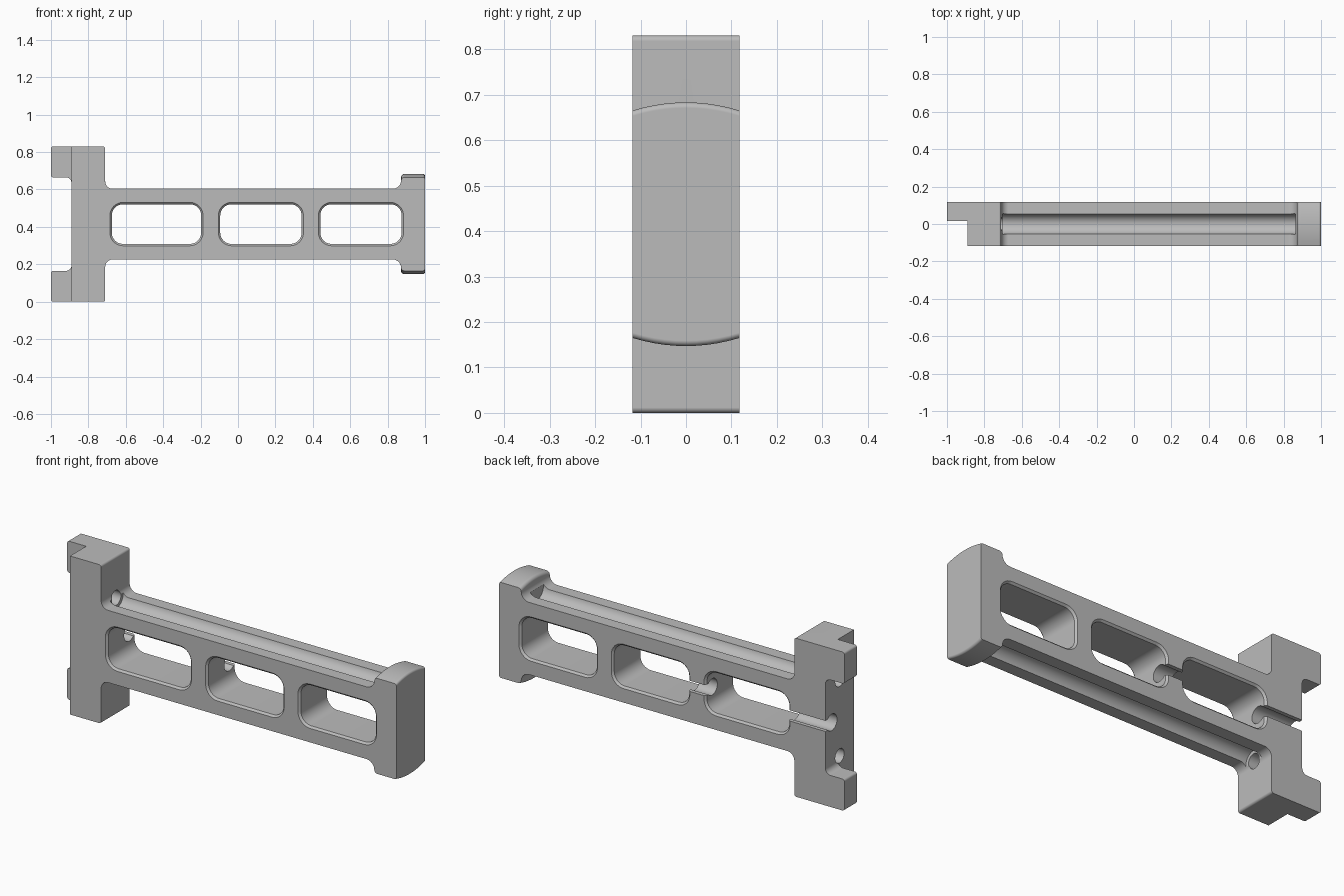
import bpy, bmesh, math
from mathutils import Vector

if "Cube" in bpy.data.objects:
    bpy.data.objects.remove(bpy.data.objects["Cube"], do_unlink=True)

MID = 0.415      # height of the long axis
HALF = 0.118     # half thickness in y

grey = bpy.data.materials.new("plain_grey")
grey.use_nodes = True
grey.diffuse_color = (0.5, 0.5, 0.5, 1)
grey.node_tree.nodes["Principled BSDF"].inputs["Base Color"].default_value = (0.5, 0.5, 0.5, 1)


def rounded(corners, steps=8):
    """Round every right-angled corner (x, h, radius) of a closed outline."""
    out = []
    for i, (x, h, r) in enumerate(corners):
        p = Vector((x, h))
        a = (Vector(corners[i - 1][:2]) - p).normalized()
        b = (Vector(corners[(i + 1) % len(corners)][:2]) - p).normalized()
        centre = p + r * (a + b)
        for k in range(steps + 1):
            t = math.pi / 2 * k / steps
            out.append(centre - r * (b * math.cos(t) + a * math.sin(t)))
    return out


def loft(name, layers):
    """Join outlines, each given with its y position, into a closed solid."""
    bm = bmesh.new()
    rings = [[bm.verts.new((p.x, y, MID + p.y)) for p in loop] for y, loop in layers]
    n = len(rings[0])
    for lower, upper in zip(rings, rings[1:]):
        for i in range(n):
            j = (i + 1) % n
            bm.faces.new((lower[i], lower[j], upper[j], upper[i]))
    bm.faces.new(rings[0])
    bm.faces.new(rings[-1])
    bmesh.ops.recalc_face_normals(bm, faces=bm.faces)
    mesh = bpy.data.meshes.new(name)
    bm.to_mesh(mesh)
    bm.free()
    obj = bpy.data.objects.new(name, mesh)
    bpy.context.collection.objects.link(obj)
    mesh.materials.append(grey)
    return obj


def block(name, x0, x1, y0, y1, h0, h1):
    loop = [Vector(p) for p in ((x0, h0), (x1, h0), (x1, h1), (x0, h1))]
    return loft(name, [(y0, loop), (y1, loop)])


def rod(name, x0, x1, y, h, r):
    bpy.ops.mesh.primitive_cylinder_add(
        vertices=48, radius=r, depth=x1 - x0,
        location=((x0 + x1) / 2, y, MID + h), rotation=(0, math.pi / 2, 0))
    obj = bpy.context.object
    obj.name = name
    obj.data.materials.append(grey)
    return obj


def window(name, x0, x1, h=0.106):
    """Rounded opening whose rims flare out into a small chamfer."""
    layers = []
    for y, g in ((-0.128, 0.02), (-0.108, 0), (0.108, 0), (0.128, 0.02)):
        r = 0.06 + g
        layers.append((y, rounded([(x0 - g, -h - g, r), (x1 + g, -h - g, r),
                                   (x1 + g, h + g, r), (x0 - g, h + g, r)])))
    return loft(name, layers)


def apply(obj, mod):
    bpy.context.view_layer.objects.active = obj
    bpy.ops.object.modifier_apply(modifier=mod.name)


def cut(obj, cutter):
    mod = obj.modifiers.new("cut", "BOOLEAN")
    mod.operation = "DIFFERENCE"
    mod.solver = "EXACT"
    mod.object = cutter
    apply(obj, mod)
    bpy.data.objects.remove(cutter, do_unlink=True)


# Main outline: mounting flange with tabs, long beam, end cap
upper = [(-1, 0.415, 0.012), (-0.71, 0.415, 0.012), (-0.71, 0.189, 0.04),
         (0.872, 0.189, 0.045), (0.872, 0.268, 0.018), (1, 0.268, 0.012)]
lower = [(x, -h, r) for x, h, r in reversed(upper)]
tabs = [(-1, -0.25, 0.012), (-0.89, -0.25, 0.03), (-0.89, 0.25, 0.03), (-1, 0.25, 0.012)]
outline = rounded(upper + lower + tabs)
slices = 10
bracket = loft("bracket", [(HALF * (2 * k / slices - 1), outline) for k in range(slices + 1)])

# Crowned top and bottom of the end cap
for v in bracket.data.vertices:
    h = v.co.z - MID
    if v.co.x > 0.86 and abs(h) > 0.24:
        v.co.z -= math.copysign(0.018 * (v.co.y / HALF) ** 2, h)

# Softened front and back rims
bevel = bracket.modifiers.new("rims", "BEVEL")
bevel.width = 0.009
bevel.segments = 2
bevel.limit_method = "ANGLE"
bevel.angle_limit = math.radians(40)
apply(bracket, bevel)

# Tabs keep only their rear half
cut(bracket, block("tab_step", -1.1, -0.89, -0.2, 0.015, -0.5, 0.5))

# Three windows through the beam
for x0, x1 in ((-0.675, -0.197), (-0.095, 0.34), (0.44, 0.875)):
    cut(bracket, window("window_cutter", x0, x1))

# Rounded grooves above and below, continuing as bores through the flange
for side in (-1, 1):
    cut(bracket, rod("groove_cutter", -0.704, 0.864, 0, side * 0.2, 0.055))
    cut(bracket, rod("bore_cutter", -1.1, -0.69, 0, side * 0.2, 0.037))

# Central cable channel with a narrow slot open to the back
for x0, x1 in ((-1.1, -0.62), (-0.25, -0.04)):
    cut(bracket, rod("channel_cutter", x0, x1, 0.065, 0, 0.043))
    cut(bracket, block("slot_cutter", x0 + 0.003, x1 - 0.003, 0.07, 0.2, -0.028, 0.028))

# Smooth shading with crisp edges
bpy.ops.object.select_all(action="DESELECT")
bracket.select_set(True)
bpy.context.view_layer.objects.active = bracket
bpy.ops.object.shade_smooth_by_angle(angle=math.radians(20))
normals = bracket.modifiers.new("normals", "WEIGHTED_NORMAL")
normals.keep_sharp = True
